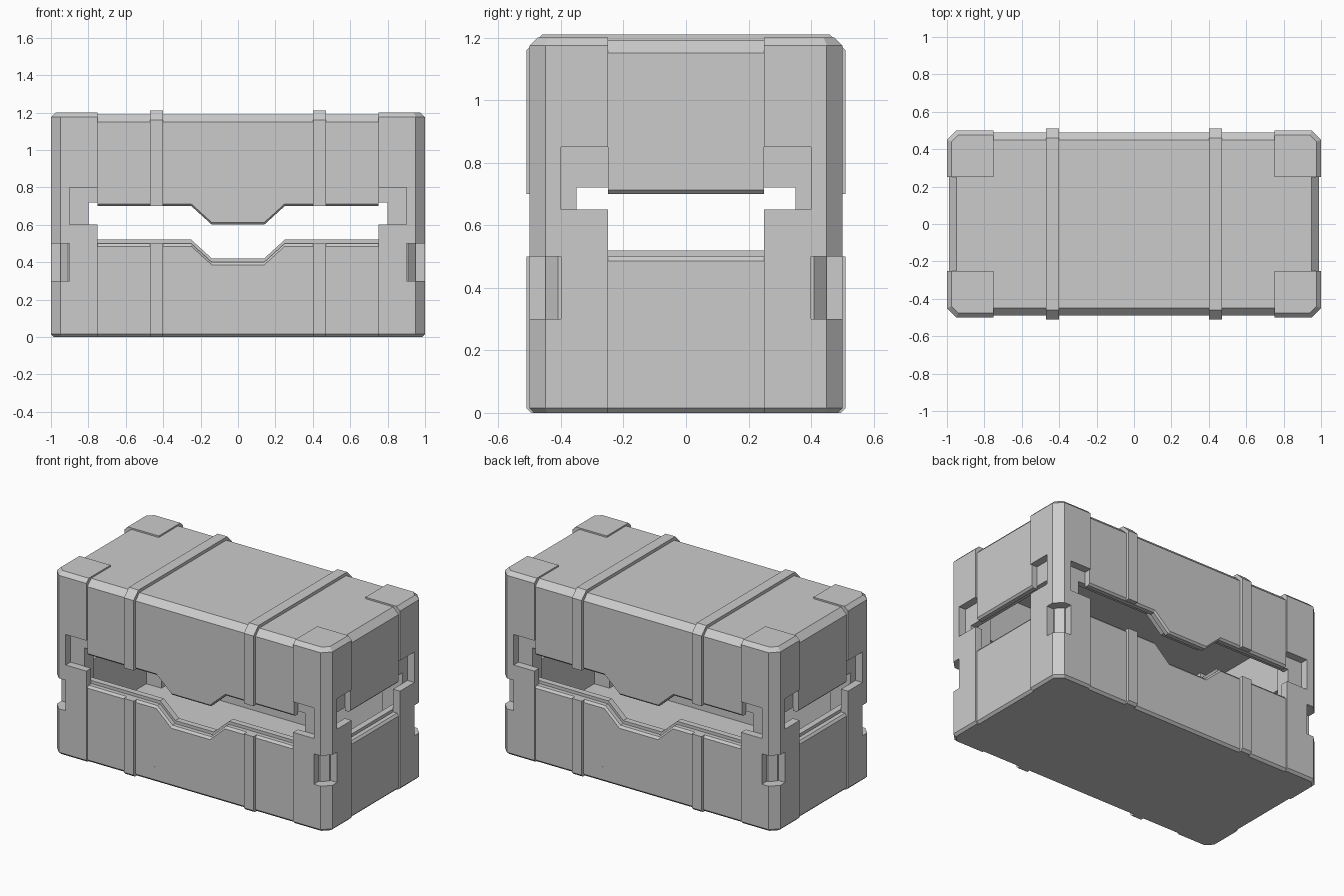
import bpy, bmesh

if "Cube" in bpy.data.objects:
    bpy.data.objects.remove(bpy.data.objects["Cube"])

grey = bpy.data.materials.new("crate_grey")
grey.diffuse_color = (0.6, 0.6, 0.6, 1)
grey.use_nodes = True
grey.node_tree.nodes["Principled BSDF"].inputs["Base Color"].default_value = grey.diffuse_color

FLOOR, CEIL = 0.15, 1.05


def make(name, lofts, mirror=""):
    """Each loft is a list of rings (equal point counts), capped at both ends."""
    bm = bmesh.new()
    for rings in lofts:
        rows = [[bm.verts.new(p) for p in ring] for ring in rings]
        n = len(rows[0])
        for a, b in zip(rows, rows[1:]):
            for i in range(n):
                j = (i + 1) % n
                bm.faces.new((a[i], a[j], b[j], b[i]))
        bm.faces.new(rows[0])
        bm.faces.new(rows[-1])
    bmesh.ops.recalc_face_normals(bm, faces=bm.faces)
    me = bpy.data.meshes.new(name)
    bm.to_mesh(me)
    bm.free()
    me.materials.append(grey)
    ob = bpy.data.objects.new(name, me)
    bpy.context.collection.objects.link(ob)
    if mirror:
        add_mirror(ob, mirror)
    return ob


def add_mirror(ob, axes):
    m = ob.modifiers.new("mirror", 'MIRROR')
    m.use_axis = ('X' in axes, 'Y' in axes, False)
    m.use_mirror_merge = False


def octagon(hx, hy, c, z):
    q = [(hx, hy - c), (hx - c, hy), (c - hx, hy), (-hx, hy - c)]
    return [(x, y, z) for x, y in q + [(-x, -y) for x, y in q]]


def box(x0, x1, y0, y1, z0, z1):
    return [[(x0, y0, z), (x1, y0, z), (x1, y1, z), (x0, y1, z)] for z in (z0, z1)]


def front_ring(y, w, base, edge):
    """Front wall outline whose open edge dips in the middle."""
    dip = edge - 0.1
    return [(-w, y, base), (w, y, base), (w, y, edge), (0.25, y, edge),
            (0.14, y, dip), (-0.14, y, dip), (-0.25, y, edge), (-w, y, edge)]


def end_ring(x, w, base, edge):
    return [(x, -w, base), (x, w, base), (x, w, edge), (x, -w, edge)]


# Tray floor and lid top
make("tray_floor", [
    [octagon(.975, .475, .05, 0), octagon(.99, .49, .05, .015), octagon(.99, .49, .05, .1)],
    [octagon(.95, .45, .04, .1), octagon(.95, .45, .04, FLOOR)]])
make("lid_top", [
    [octagon(.95, .45, .04, CEIL), octagon(.95, .45, .04, 1.12)],
    [octagon(.99, .49, .05, 1.12), octagon(.99, .49, .05, 1.15),
     octagon(.95, .45, .03, 1.19)]])

# Long and short walls: inner lip plus outer plate with a bevelled open edge
for part, lip_base, base, lip, edge, d in (
        ("tray", FLOOR, .1, .52, .50, -.015), ("lid", CEIL, 1.12, .72, .70, .012)):
    make(part + "_long_wall", [
        [front_ring(-.41, .91, lip_base, lip), front_ring(-.45, .91, lip_base, lip)],
        [front_ring(-.45, .75, base, edge), front_ring(-.478, .75, base, edge),
         front_ring(-.49, .75, base, edge + d)]], "Y")
    make(part + "_end_wall", [
        [end_ring(.91, .41, lip_base, lip), end_ring(.95, .41, lip_base, lip)],
        [end_ring(.95, .25, base, edge), end_ring(.978, .25, base, edge),
         end_ring(.99, .25, base, edge + d)]], "X")

# Inner corner columns
col = [(.8, .35), (.95, .35), (.95, .41), (.91, .45), (.8, .45)]
make("corner_column", [[[(x, y, z) for x, y in col] for z in (.1, 1.1)]], "XY")


# Outer corner guards with end caps
def guard(d, z):
    return [(.75, .5 - d, z), (.95 - d * .4, .5 - d, z), (1 - d, .45 - d * .4, z), (1 - d, .25, z),
            (.95, .25, z), (.95, .41, z), (.91, .45, z), (.75, .45, z)]


def cap(d, z):
    return [(.75, .25, z), (1 - d, .25, z), (1 - d, .45 - d * .4, z),
            (.95 - d * .4, .5 - d, z), (.75, .5 - d, z)]


post = make("corner_guard", [[guard(.015, 0), guard(0, .015), guard(0, 1.15)]])
make("corner_cap", [[cap(0, 1.15), cap(0, 1.175), cap(.025, 1.2)]], "XY")

# Latch slots and corner slot cut through the guard
slots = make("slot_cutter", [box(.7, .9, .4, .6, .6, .8),
                             box(.9, 1.1, .2, .4, .65, .85),
                             box(.9, 1.1, .4, .6, .3, .5)])
cut = post.modifiers.new("slots", 'BOOLEAN')
cut.operation = 'DIFFERENCE'
cut.solver = 'EXACT'
cut.object = slots
bpy.context.view_layer.objects.active = post
post.select_set(True)
bpy.ops.object.modifier_apply(modifier="slots")
bpy.data.objects.remove(slots)
add_mirror(post, "XY")

# Straps: a hoop over the lid and short plates on the tray
half = [(.48, .70), (.51, .70), (.51, 1.16), (.46, 1.21)]
inner = [(.45, 1.17), (.48, 1.14)]
hoop = (half + [(-y, z) for y, z in half[::-1]]
        + [(-y, z) for y, z in inner[::-1]] + inner)
make("lid_strap", [[[(x, y, z) for y, z in hoop] for x in (.40, .47)]], "X")
plate = [(.47, 0), (.495, 0), (.51, .015), (.51, .5), (.47, .5)]
make("tray_strap", [[[(x, y, z) for y, z in plate] for x in (.40, .47)]], "XY")
